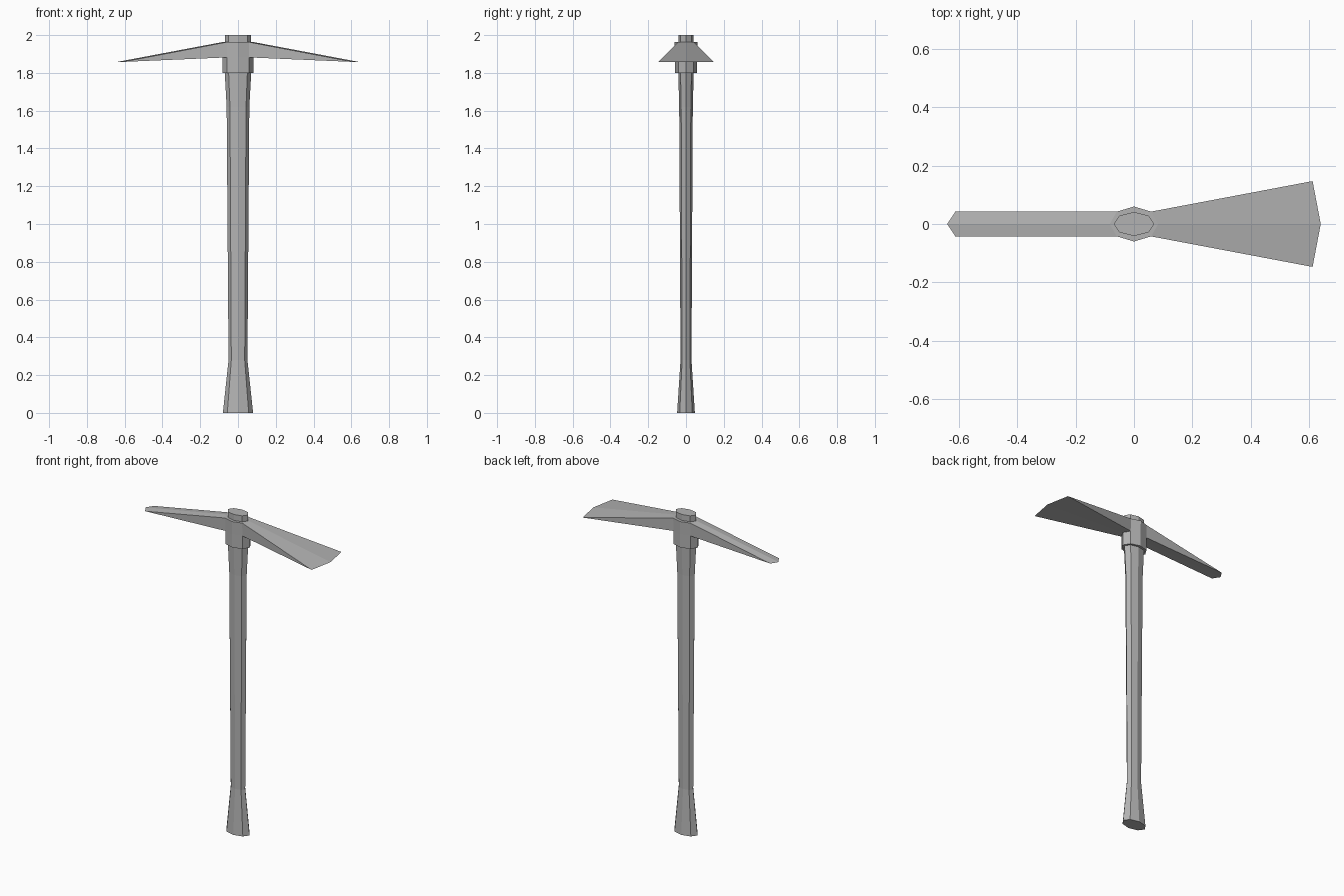
import bpy, bmesh
from math import cos, sin, pi

if "Cube" in bpy.data.objects:
    bpy.data.objects.remove(bpy.data.objects["Cube"])

SIDES = 8

# Dark grey shared by both parts
grey = bpy.data.materials.new("dark_grey")
grey.diffuse_color = (0.45, 0.45, 0.45, 1)
grey.use_nodes = True
grey.node_tree.nodes["Principled BSDF"].inputs["Base Color"].default_value = grey.diffuse_color


def add_rings(bm, levels):
    """Stack of elongated octagons given as (z, half_x, half_y)."""
    return [[bm.verts.new((hx * cos(2 * pi * i / SIDES), hy * sin(2 * pi * i / SIDES), z))
             for i in range(SIDES)] for z, hx, hy in levels]


def skin(bm, rings, skip=()):
    """Join the rings with quads and cap both ends; skip holds (row, side) gaps."""
    for r, (a, b) in enumerate(zip(rings, rings[1:])):
        for i in range(SIDES):
            if (r, i) not in skip:
                j = (i + 1) % SIDES
                bm.faces.new((a[i], a[j], b[j], b[i]))
    bm.faces.new(rings[0][::-1])
    bm.faces.new(rings[-1])


def finish(bm, name):
    bmesh.ops.recalc_face_normals(bm, faces=bm.faces)
    mesh = bpy.data.meshes.new(name)
    bm.to_mesh(mesh)
    bm.free()
    mesh.materials.append(grey)
    bpy.context.collection.objects.link(bpy.data.objects.new(name, mesh))


# Handle: flared foot, slim grip, widening into the head
bm = bmesh.new()
skin(bm, add_rings(bm, [(0, 0.08, 0.047), (0.28, 0.05, 0.029), (1.62, 0.06, 0.036),
                        (1.8, 0.07, 0.041), (2.0, 0.07, 0.041)]))
finish(bm, "handle")

# Head: collar whose upper side faces stretch out into two sharp arms
bm = bmesh.new()
rings = add_rings(bm, [(1.8, 0.083, 0.057), (1.882, 0.083, 0.058), (1.963, 0.083, 0.06)])
skin(bm, rings, skip={(1, i) for i in (7, 0, 3, 4)})
low, top = rings[1], rings[2]

# Wide adze blade on +x, narrow pick on -x
for ids, sign, half_width in (((7, 0, 1), 1, 0.147), ((3, 4, 5), -1, 0.043)):
    side_y = half_width if top[ids[2]].co.y > 0 else -half_width
    tips = [bm.verts.new((sign * x, y, 1.858))
            for x, y in ((0.612, -side_y), (0.64, 0), (0.612, side_y))]
    for k in (0, 1):
        for ring in (low, top):
            bm.faces.new((ring[ids[k]], ring[ids[k + 1]], tips[k + 1], tips[k]))
    for k in (0, 2):
        bm.faces.new((low[ids[k]], top[ids[k]], tips[k]))
finish(bm, "pick_head")
